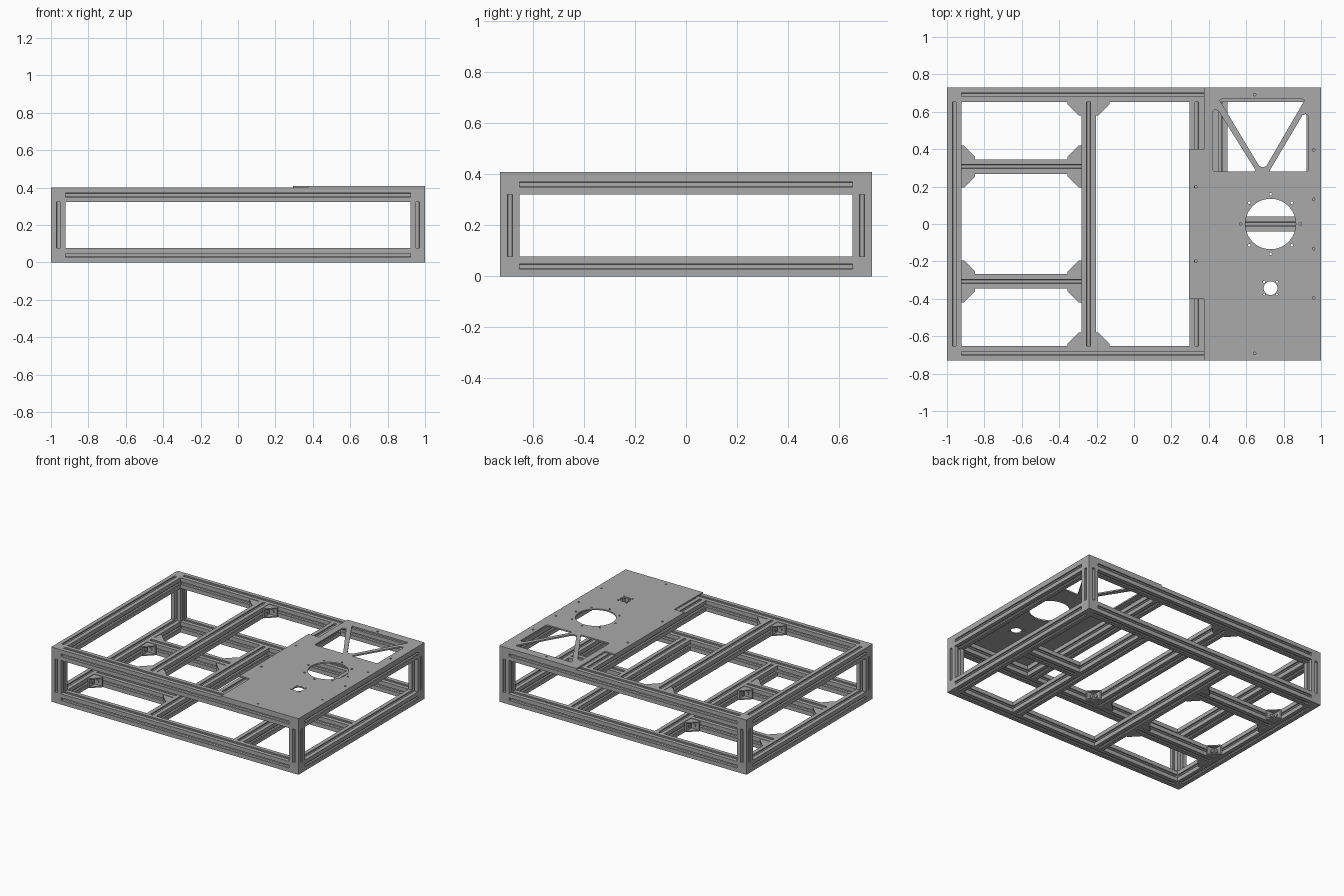
import bpy, bmesh
from math import pi, cos, sin
from mathutils import Matrix, Vector

if "Cube" in bpy.data.objects:
    bpy.data.objects.remove(bpy.data.objects["Cube"], do_unlink=True)

grey = bpy.data.materials.new("aluminium grey")
grey.use_nodes = True
grey.diffuse_color = (0.4, 0.4, 0.4, 1)
grey.node_tree.nodes["Principled BSDF"].inputs["Base Color"].default_value = (0.4, 0.4, 0.4, 1)

W = 0.078                  # width of the square extrusion
H = W / 2
EX, EY = 1.0, 0.73         # half extents of the frame
TOP = 0.40
CX, CY = EX - H, EY - H    # rail centre lines
LOW, HIGH = H, TOP - H
IX, IY = EX - W, EY - W    # inner faces of the rails

TURN = {'X': Matrix.Rotation(pi / 2, 4, 'Y'),
        'Y': Matrix.Rotation(pi / 2, 4, 'X'),
        'Z': Matrix.Identity(4)}


def prism(name, loops, length, centre, axis='Z'):
    """Extrude a flat outline (first loop) with holes (other loops) along an axis."""
    curve = bpy.data.curves.new(name, 'CURVE')
    curve.dimensions = '2D'
    curve.fill_mode = 'BOTH'
    curve.extrude = length / 2
    for loop in loops:
        spline = curve.splines.new('POLY')
        spline.points.add(len(loop) - 1)
        for point, (x, y) in zip(spline.points, loop):
            point.co = (x, y, 0, 1)
        spline.use_cyclic_u = True
    temp = bpy.data.objects.new(name + "_outline", curve)
    bpy.context.collection.objects.link(temp)
    graph = bpy.context.evaluated_depsgraph_get()
    mesh = bpy.data.meshes.new_from_object(temp.evaluated_get(graph))
    bpy.data.objects.remove(temp, do_unlink=True)
    bpy.data.curves.remove(curve)
    bm = bmesh.new()
    bm.from_mesh(mesh)
    bmesh.ops.remove_doubles(bm, verts=bm.verts, dist=1e-5)
    bmesh.ops.recalc_face_normals(bm, faces=bm.faces)
    for face in bm.faces:
        face.smooth = False
    bm.to_mesh(mesh)
    bm.free()
    mesh.transform(Matrix.Translation(centre) @ TURN[axis])
    mesh.materials.clear()
    mesh.materials.append(grey)
    obj = bpy.data.objects.new(name, mesh)
    bpy.context.collection.objects.link(obj)
    return obj


def circle(x, y, r, n=12):
    return [(x + r * cos(2 * pi * i / n), y + r * sin(2 * pi * i / n)) for i in range(n)]


def rounded(points, r, steps=4):
    """Round every corner of a polygon."""
    out = []
    for i, p in enumerate(points):
        p = Vector(p)
        a = p + (Vector(points[i - 1]) - p).normalized() * r
        b = p + (Vector(points[(i + 1) % len(points)]) - p).normalized() * r
        for k in range(steps + 1):
            t = k / steps
            out.append(tuple(a * (1 - t) ** 2 + p * 2 * t * (1 - t) + b * t * t))
    return out


# T-slot section: one side turned four times
side = [(H, -H), (H, -0.01), (0.031, -0.01), (0.031, -0.02), (0.019, -0.008),
        (0.019, 0.008), (0.031, 0.02), (0.031, 0.01), (H, 0.01)]
section = []
for quarter in range(4):
    c, s = (1, 0, -1, 0)[quarter], (0, 1, 0, -1)[quarter]
    section += [(x * c - y * s, x * s + y * c) for x, y in side]
square = [(-H, -H), (H, -H), (H, H), (-H, H)]


def bar(name, axis, start, end, u, v):
    mid = (start + end) / 2
    centre = {'X': (mid, u, v), 'Y': (u, mid, v), 'Z': (u, v, mid)}[axis]
    prism(name, [section], end - start, centre, axis)


# Outer frame: rails, posts and solid corners
for z, level in ((LOW, "lower"), (HIGH, "upper")):
    for s, label in ((-1, "front"), (1, "back")):
        bar(f"{level}_{label}_rail", 'X', -IX, IX, s * CY, z)
    for s, label in ((-1, "right"), (1, "left")):
        bar(f"{level}_{label}_rail", 'Y', -IY, IY, s * CX, z)
    for sx in (-1, 1):
        for sy in (-1, 1):
            prism(f"{level}_corner", [square], W, (sx * CX, sy * CY, z))
for sx in (-1, 1):
    for sy in (-1, 1):
        bar("corner_post", 'Z', W, TOP - W, sx * CX, sy * CY)

# Cross members
MID, PLATE_BAR, LOW_BAR, SHELF = -0.243, 0.335, 0.461, 0.307
bar("upper_middle_bar", 'Y', -IY, IY, MID, HIGH)
bar("lower_middle_bar", 'Y', -IY, IY, MID, LOW)
bar("upper_plate_bar", 'Y', -IY, IY, PLATE_BAR, HIGH)
bar("lower_plate_bar", 'Y', -IY, IY, LOW_BAR, LOW)
bar("lower_short_bar", 'X', LOW_BAR + H, IX, 0, LOW)
for y in (-SHELF, SHELF):
    bar("lower_shelf_bar", 'X', -IX, MID - H, y, LOW)


# Corner brackets: two legs, two cheeks and a bolt in each leg
def bracket(x, y, z, sx, sy):
    leg, thick, tall = 0.073, 0.013, 0.07

    def place(points):
        return [(x + sx * a, y + sy * b) for a, b in points]

    angle = place([(0, 0), (leg, 0), (leg, thick), (thick, thick), (thick, leg), (0, leg)])
    cheek = place([(0, 0), (leg, 0), (leg, thick), (thick, leg), (0, leg)])
    prism("bracket_legs", [angle], tall, (0, 0, z))
    for s in (-1, 1):
        prism("bracket_cheek", [cheek], 0.008, (0, 0, z + s * (tall / 2 - 0.004)))
    bolt, reach = [circle(0, 0, 0.012)], 0.038
    prism("bracket_bolt", bolt, 0.008, (x + sx * (thick + 0.003), y + sy * reach, z), 'X')
    prism("bracket_bolt", bolt, 0.008, (x + sx * reach, y + sy * (thick + 0.003), z), 'Y')


for s in (-1, 1):
    for t in (-1, 1):
        bracket(MID + t * H, s * IY, HIGH, t, -s)
        bracket(-IX, s * SHELF + t * H, LOW, 1, t)
        bracket(MID - H, s * SHELF + t * H, LOW, -1, t)

# Top plate with its openings
edge, step, notch = 0.293, 0.375, 0.4
outline = [(step, -EY), (EX, -EY), (EX, EY), (step, EY),
           (step, notch), (edge, notch), (edge, -notch), (step, -notch)]
HOLE_X, SMALL_Y = 0.73, -0.343
holes = [
    rounded([(0.455, 0.667), (0.915, 0.667), (0.705, 0.305), (0.672, 0.305)], 0.014),
    rounded([(0.422, 0.28), (0.422, 0.61), (0.448, 0.61), (0.655, 0.28)], 0.012),
    rounded([(0.93, 0.28), (0.93, 0.587), (0.904, 0.587), (0.722, 0.28)], 0.012),
    circle(HOLE_X, 0, 0.135, 48),
    circle(HOLE_X, SMALL_Y, 0.037, 24),
]
for x, y in circle(HOLE_X, 0, 0.16, 8):
    holes.append(circle(x, y, 0.007))
for sx in (-1, 1):
    for sy in (-1, 1):
        holes.append(circle(HOLE_X + sx * 0.034, SMALL_Y + sy * 0.034, 0.006))
screws = [(0.645, s * 0.692) for s in (-1, 1)] + [(PLATE_BAR - 0.005, s * 0.2) for s in (-1, 1)]
screws += [(0.96, s * y) for s in (-1, 1) for y in (0.132, 0.395)]
holes += [circle(x, y, 0.007) for x, y in screws]
prism("top_plate", [outline] + holes, 0.01, (0, 0, TOP + 0.005))
